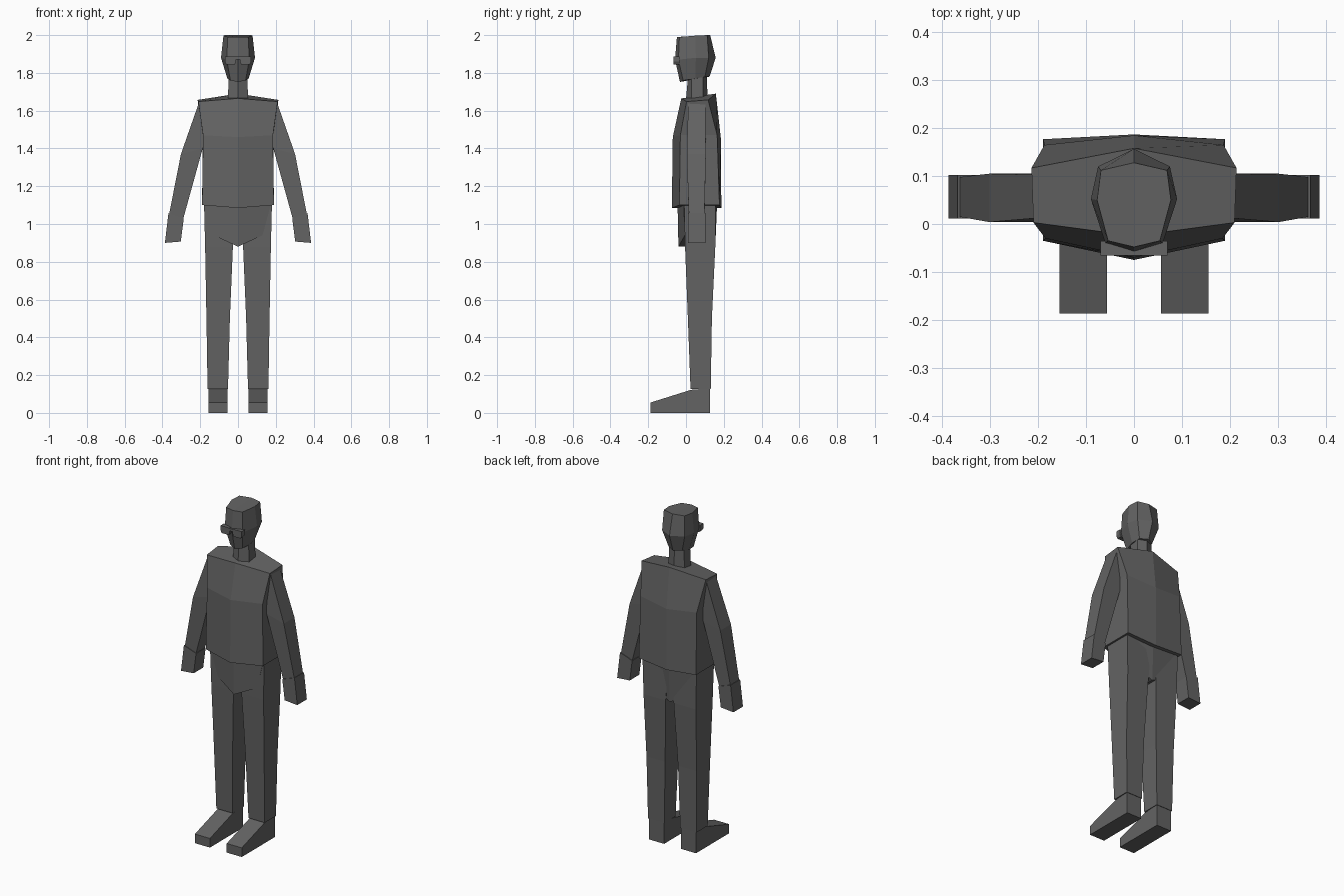
import bpy, bmesh

mat = bpy.data.materials.new("dark_grey")
mat.diffuse_color = (0.125, 0.125, 0.125, 1)


def finish(name, bm):
    bmesh.ops.recalc_face_normals(bm, faces=bm.faces)
    me = bpy.data.meshes.new(name)
    bm.to_mesh(me)
    bm.free()
    me.materials.append(mat)
    ob = bpy.data.objects.new(name, me)
    bpy.context.collection.objects.link(ob)
    return ob


def skin(bm, rows):
    # quads between neighbouring closed rings
    for a, b in zip(rows, rows[1:]):
        n = len(a)
        for i in range(n):
            j = (i + 1) % n
            bm.faces.new((a[i], a[j], b[j], b[i]))


def body_loft(name, half_rings):
    # each half ring runs front centre -> right side -> back centre
    bm = bmesh.new()
    rows = []
    for h in half_rings:
        full = h + [(-x, y, z) for x, y, z in reversed(h[1:-1])]
        rows.append([bm.verts.new(p) for p in full])
    skin(bm, rows)
    n = len(half_rings[0])
    for r in (rows[0], rows[-1]):  # caps split along the centre line
        bm.faces.new(r[:n])
        bm.faces.new(r[n - 1:] + r[:1])
    return finish(name, bm)


def limb(name, rings):
    # four-sided rings, built for both sides
    for side, s in (("left", -1), ("right", 1)):
        bm = bmesh.new()
        rows = [[bm.verts.new((s * x, y, z)) for x, y, z in r] for r in rings]
        skin(bm, rows)
        bm.faces.new(rows[0])
        bm.faces.new(rows[-1])
        finish(f"{side}_{name}", bm)


def box(xi, xo, y0, y1, zi, zo):
    # inner/outer x with their own heights
    return [(xi, y0, zi), (xo, y0, zo), (xo, y1, zo), (xi, y1, zi)]


# Torso: loose top with a centre crease front and back
body_loft("torso", [
    [(0, -0.075, 1.085), (0.19, -0.035, 1.10), (0.19, 0.177, 1.10), (0, 0.187, 1.085)],
    [(0, -0.07, 1.46), (0.185, -0.03, 1.47), (0.187, 0.165, 1.47), (0, 0.185, 1.45)],
    [(0, -0.025, 1.665), (0.21, 0.003, 1.648), (0.214, 0.117, 1.657), (0, 0.158, 1.69)],
])

# Pelvis with a V-shaped lower edge
body_loft("pelvis", [
    [(0, -0.04, 0.88), (0.13, -0.006, 0.94), (0.13, 0.14, 0.94), (0, 0.155, 0.88)],
    [(0, -0.045, 1.12), (0.178, -0.012, 1.12), (0.178, 0.157, 1.12), (0, 0.165, 1.12)],
])

# Neck
body_loft("neck", [
    [(0, -0.002, 1.64), (0.055, 0.03, 1.64), (0.055, 0.09, 1.64), (0, 0.115, 1.64)],
    [(0, 0.012, 1.79), (0.048, 0.03, 1.79), (0.048, 0.09, 1.79), (0, 0.11, 1.79)],
])

# Head: eight-sided, widest at eye level
body_loft("head", [
    [(0, -0.032, 1.752), (0.04, -0.015, 1.76), (0.056, 0.05, 1.77),
     (0.045, 0.10, 1.78), (0, 0.125, 1.78)],
    [(0, -0.058, 1.87), (0.06, -0.04, 1.87), (0.09, 0.052, 1.88),
     (0.075, 0.12, 1.88), (0, 0.157, 1.88)],
    [(0, -0.048, 1.99), (0.054, -0.035, 1.99), (0.077, 0.05, 1.997),
     (0.069, 0.112, 2.0), (0, 0.128, 2.0)],
])

# Spectacles: two lenses and a bridge
limb("lens", [box(0.017, 0.062, -0.066, -0.035, 1.845, 1.845),
              box(0.01, 0.07, -0.066, -0.035, 1.86, 1.86),
              box(0.01, 0.07, -0.066, -0.035, 1.888, 1.888)])
body_loft("bridge", [
    [(0, -0.066, z), (0.012, -0.066, z), (0.012, -0.04, z), (0, -0.04, z)]
    for z in (1.872, 1.886)])

# Arms: shoulder, elbow, wrist
limb("arm", [box(0.16, 0.207, 0.012, 0.103, 1.50, 1.642),
             box(0.187, 0.302, 0.004, 0.105, 1.40, 1.37),
             box(0.292, 0.364, 0.015, 0.098, 1.02, 1.055)])

# Hands: plain tapered blocks
limb("hand", [box(0.287, 0.368, 0.011, 0.102, 1.03, 1.058),
              box(0.303, 0.387, 0.011, 0.102, 0.907, 0.90)])

# Legs: hip, crotch, knee, ankle
limb("leg", [box(0.005, 0.18, -0.01, 0.157, 1.12, 1.12),
             box(0.027, 0.174, -0.005, 0.155, 0.88, 0.88),
             box(0.043, 0.167, 0.01, 0.137, 0.50, 0.50),
             box(0.053, 0.161, 0.024, 0.131, 0.127, 0.127)])

# Feet: wedge from heel to toe
limb("foot", [
    [(x, 0.128, 0), (x, 0.128, 0.13), (x, 0.026, 0.122), (x, -0.187, 0.055), (x, -0.187, 0)]
    for x in (0.056, 0.156)])
